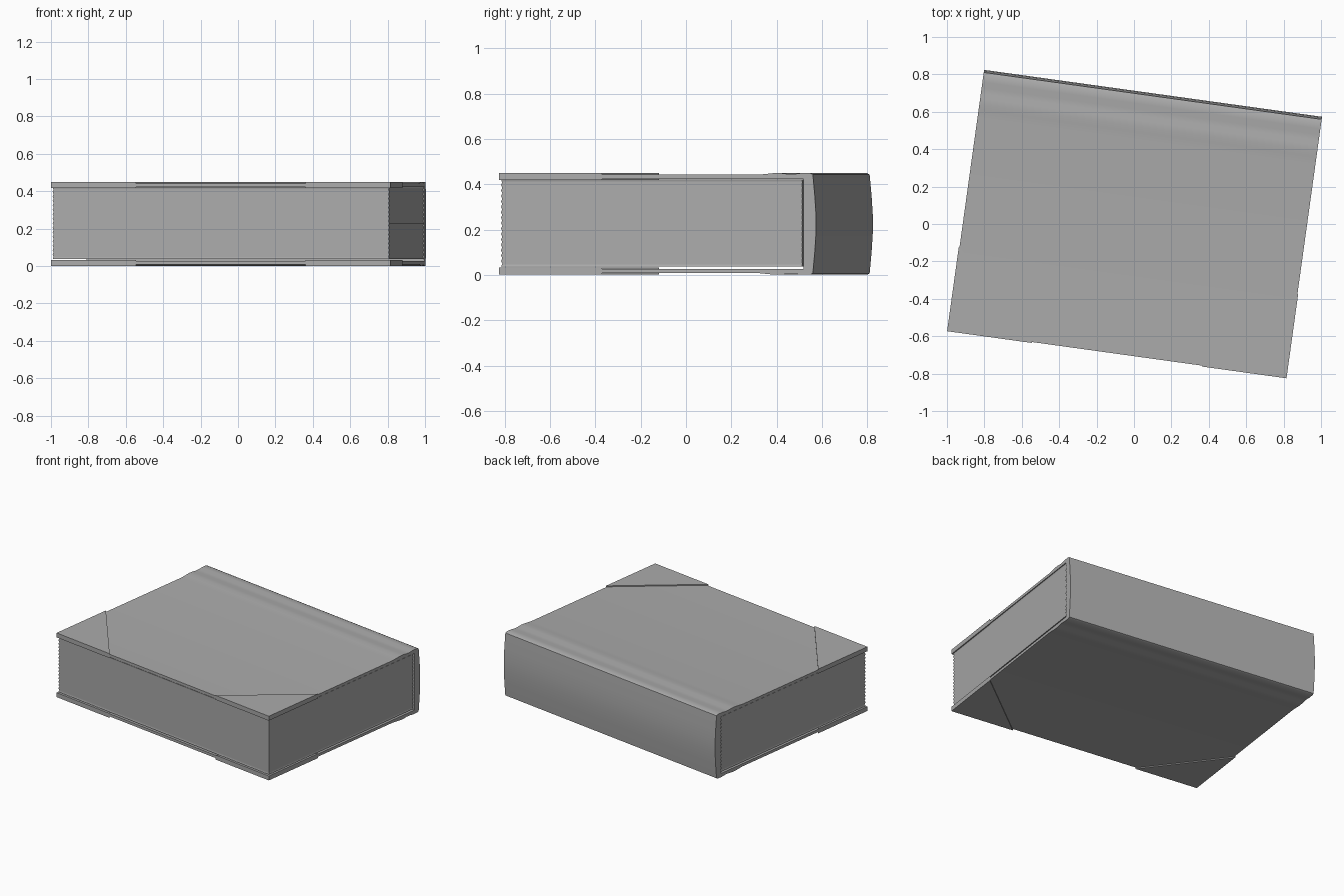
import bpy
import bmesh
from math import radians
from mathutils import Matrix

cube = bpy.data.objects.get("Cube")
if cube:
    bpy.data.objects.remove(cube, do_unlink=True)

# Book lies flat, turned a little about its middle
PLACE = Matrix.Rotation(radians(-7.9), 4, "Z") @ Matrix.Translation((0.005, 0, 0.225))

GREY = (0.41, 0.41, 0.41, 1)
grey = bpy.data.materials.new("medium grey")
grey.use_nodes = True
grey.diffuse_color = GREY
grey.node_tree.nodes["Principled BSDF"].inputs["Base Color"].default_value = GREY


def loft(name, rings, smooth_angle=30):
    """Join equal closed rings of points into a capped solid."""
    bm = bmesh.new()
    loops = [[bm.verts.new(p) for p in ring] for ring in rings]
    for a, b in zip(loops, loops[1:]):
        for i in range(len(a)):
            j = (i + 1) % len(a)
            bm.faces.new((a[i], a[j], b[j], b[i]))
    bm.faces.new(loops[0])
    bm.faces.new(loops[-1])
    bmesh.ops.recalc_face_normals(bm, faces=bm.faces)
    mesh = bpy.data.meshes.new(name)
    bm.to_mesh(mesh)
    bm.free()
    mesh.materials.append(grey)
    obj = bpy.data.objects.new(name, mesh)
    obj.matrix_world = PLACE
    bpy.context.collection.objects.link(obj)
    bpy.ops.object.select_all(action="DESELECT")
    obj.select_set(True)
    bpy.context.view_layer.objects.active = obj
    bpy.ops.object.shade_smooth_by_angle(angle=radians(smooth_angle))


def flip(points):
    return [(y, -z) for y, z in reversed(points)]


# Cover: U-shaped section with hinge ridges and a rounded spine
outer = [(-0.70, 0.217), (0.45, 0.217), (0.49, 0.221), (0.52, 0.224),
         (0.55, 0.224), (0.58, 0.220), (0.61, 0.220), (0.64, 0.224),
         (0.68, 0.224), (0.692, 0.218), (0.701, 0.12), (0.706, 0.04)]
inner = [(0.651, 0.198), (-0.70, 0.198)]
section = outer + flip(outer) + flip(inner) + inner
loft("cover", [[(x, y, z) for y, z in section] for x in (-0.912, 0.912)])

# Pages: fine zigzag edge, shaded softly across the layers
LAYERS = 32
BOTTOM, TOP = -0.188, 0.195
rings = []
for i in range(LAYERS + 1):
    inset = 0.005 * (i % 2)
    z = BOTTOM + (TOP - BOTTOM) * i / LAYERS
    x, front, back = 0.909 - inset, -0.697 + inset, 0.644
    rings.append([(-x, front, z), (x, front, z), (x, back, z), (-x, back, z)])
loft("pages", rings, smooth_angle=60)

# Corner guards: triangular caps on the front corners of both boards
LEG = 0.458
for side, side_name in ((1, "left"), (-1, "right")):
    for up, level in ((1, "top"), (-1, "bottom")):
        x, y = 0.916, -0.705
        triangle = [(side * x, y), (side * x, y + LEG), (side * (x - LEG), y)]
        loft(f"{level}_{side_name}_corner_guard",
             [[(px, py, up * z) for px, py in triangle] for z in (0.193, 0.224)])
